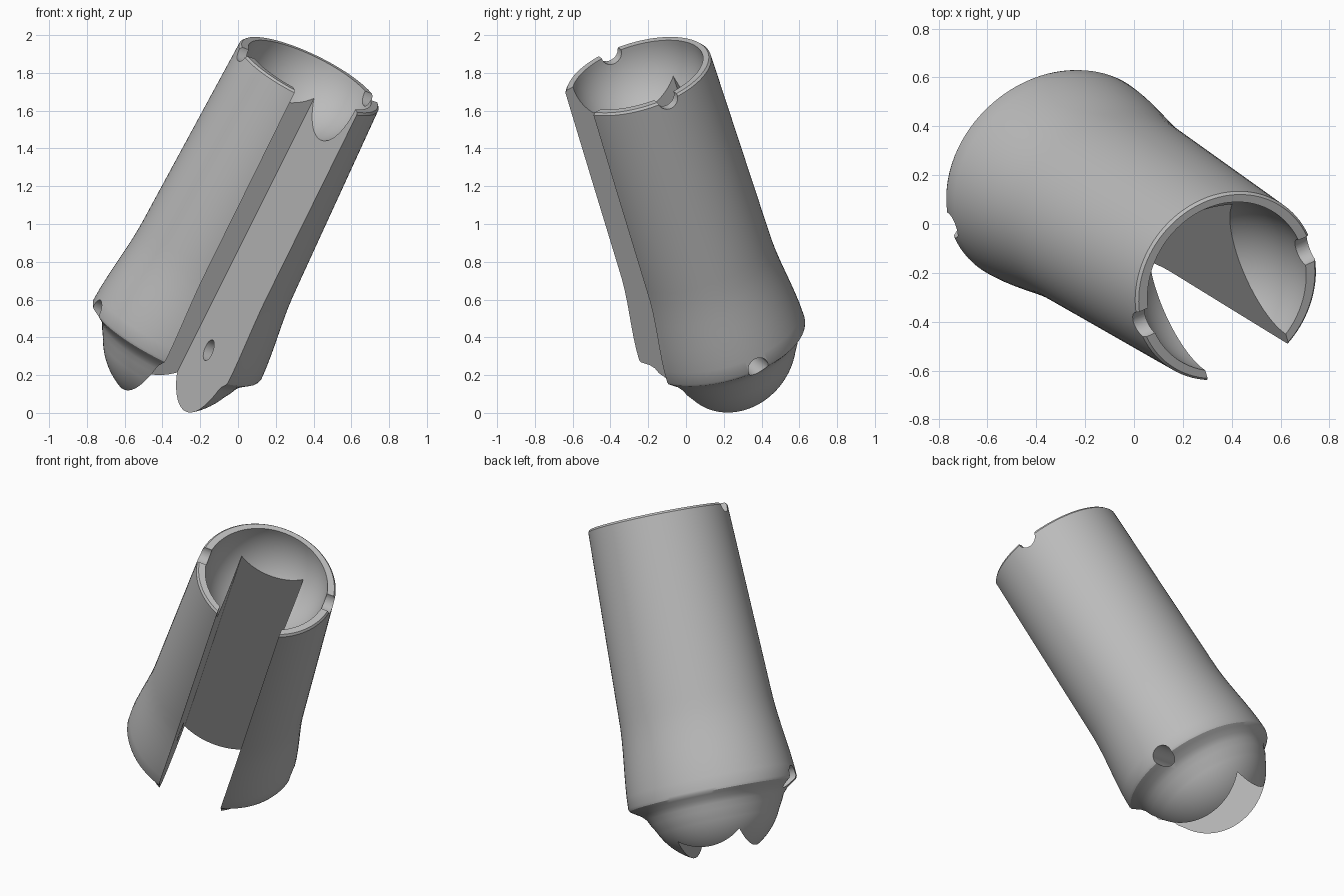
import bpy, bmesh, math
from mathutils import Vector, Matrix

cube = bpy.data.objects.get("Cube")
if cube:
    bpy.data.objects.remove(cube, do_unlink=True)

LENGTH = 1.627      # distance between the two pin axes
BALL_R = 0.395
SOCKET_R = 0.36
SLOT_HALF = 0.19
SLOT_FLOOR = 0.24
PIN_R = 0.058
SEGMENTS = 96

# Tilted frame: local x along the pins, local y to the back, local z along the link
axis = Vector((0.430, -0.274, 0.860)).normalized()
back = axis.cross(Vector((0.863, 0.393, -0.317))).normalized()
pin = back.cross(axis)
frame = Matrix((pin, back, axis)).transposed().to_4x4()
frame.translation = Vector((-0.32, 0.19, 0.39))

grey = bpy.data.materials.new("light_grey")
grey.use_nodes = True
grey.diffuse_color = (0.5, 0.5, 0.5, 1)
grey.node_tree.nodes["Principled BSDF"].inputs["Base Color"].default_value = (0.5, 0.5, 0.5, 1)


def mesh_object(name, bm):
    bmesh.ops.recalc_face_normals(bm, faces=bm.faces)
    mesh = bpy.data.meshes.new(name)
    bm.to_mesh(mesh)
    bm.free()
    obj = bpy.data.objects.new(name, mesh)
    bpy.context.collection.objects.link(obj)
    return obj


def loft(name, sections):
    """Skin stacked elliptical sections (height, x radius, y radius)."""
    bm = bmesh.new()
    angles = [math.tau * i / SEGMENTS for i in range(SEGMENTS)]
    rings = [[bm.verts.new((a * math.cos(t), b * math.sin(t), h)) for t in angles]
             for h, a, b in sections]
    for low, high in zip(rings, rings[1:]):
        for i in range(SEGMENTS):
            j = (i + 1) % SEGMENTS
            bm.faces.new((low[i], low[j], high[j], high[i]))
    bm.faces.new(rings[0][::-1])
    bm.faces.new(rings[-1])
    return mesh_object(name, bm)


def ease(x):
    x = min(max(x, 0), 1)
    return x * x * (3 - 2 * x)


# Ball end, concave collar, flared lower body, straight upper body, rounded rim
sections = []
for k in range(1, 23):
    angle = math.radians(3 * k)
    r = BALL_R * math.sin(angle)
    sections.append((-BALL_R * math.cos(angle), r, r))
sections += [(-0.12, 0.385, 0.382), (-0.085, 0.402, 0.392), (-0.055, 0.43, 0.408),
             (-0.03, 0.47, 0.432), (-0.015, 0.493, 0.445)]
for k in range(25):
    h = (LENGTH - 0.012) * k / 24
    flare = 1 - ease(h / 0.5)
    taper = 1 - h / LENGTH
    sections.append((h, 0.41 + 0.06 * taper + 0.03 * flare, 0.40 + 0.01 * taper + 0.038 * flare))
sections.append((LENGTH, 0.40, 0.39))
link = loft("finger_link", sections)


def cutter(name, bm):
    obj = mesh_object(name, bm)
    obj.hide_render = True
    return obj


# Ball socket in the upper end
bm = bmesh.new()
bmesh.ops.create_uvsphere(bm, u_segments=80, v_segments=48, radius=SOCKET_R,
                          matrix=Matrix.Translation((0, 0, LENGTH)))
cutters = [cutter("socket_cutter", bm)]

# Full-length slot open to the front
bm = bmesh.new()
bmesh.ops.create_cube(bm, size=1, matrix=Matrix.Translation((0, SLOT_FLOOR - 0.5, LENGTH / 2))
                      @ Matrix.Diagonal((2 * SLOT_HALF, 1, 4, 1)))
cutters.append(cutter("slot_cutter", bm))

# Pin holes across both ends
for name, h in (("lower_pin_cutter", 0), ("upper_pin_cutter", LENGTH)):
    bm = bmesh.new()
    bmesh.ops.create_cone(bm, cap_ends=True, segments=32, radius1=PIN_R, radius2=PIN_R, depth=1.4,
                          matrix=Matrix.Translation((0, 0, h)) @ Matrix.Rotation(math.pi / 2, 4, 'Y'))
    cutters.append(cutter(name, bm))

bpy.ops.object.select_all(action='DESELECT')
link.select_set(True)
bpy.context.view_layer.objects.active = link
for tool in cutters:
    mod = link.modifiers.new(tool.name, 'BOOLEAN')
    mod.operation = 'DIFFERENCE'
    mod.solver = 'EXACT'
    mod.object = tool
    bpy.ops.object.modifier_apply(modifier=mod.name)
    bpy.data.objects.remove(tool, do_unlink=True)

link.data.materials.clear()
link.data.materials.append(grey)
for poly in link.data.polygons:
    poly.material_index = 0
bpy.ops.object.shade_smooth_by_angle(angle=math.radians(30))
link.matrix_world = frame
